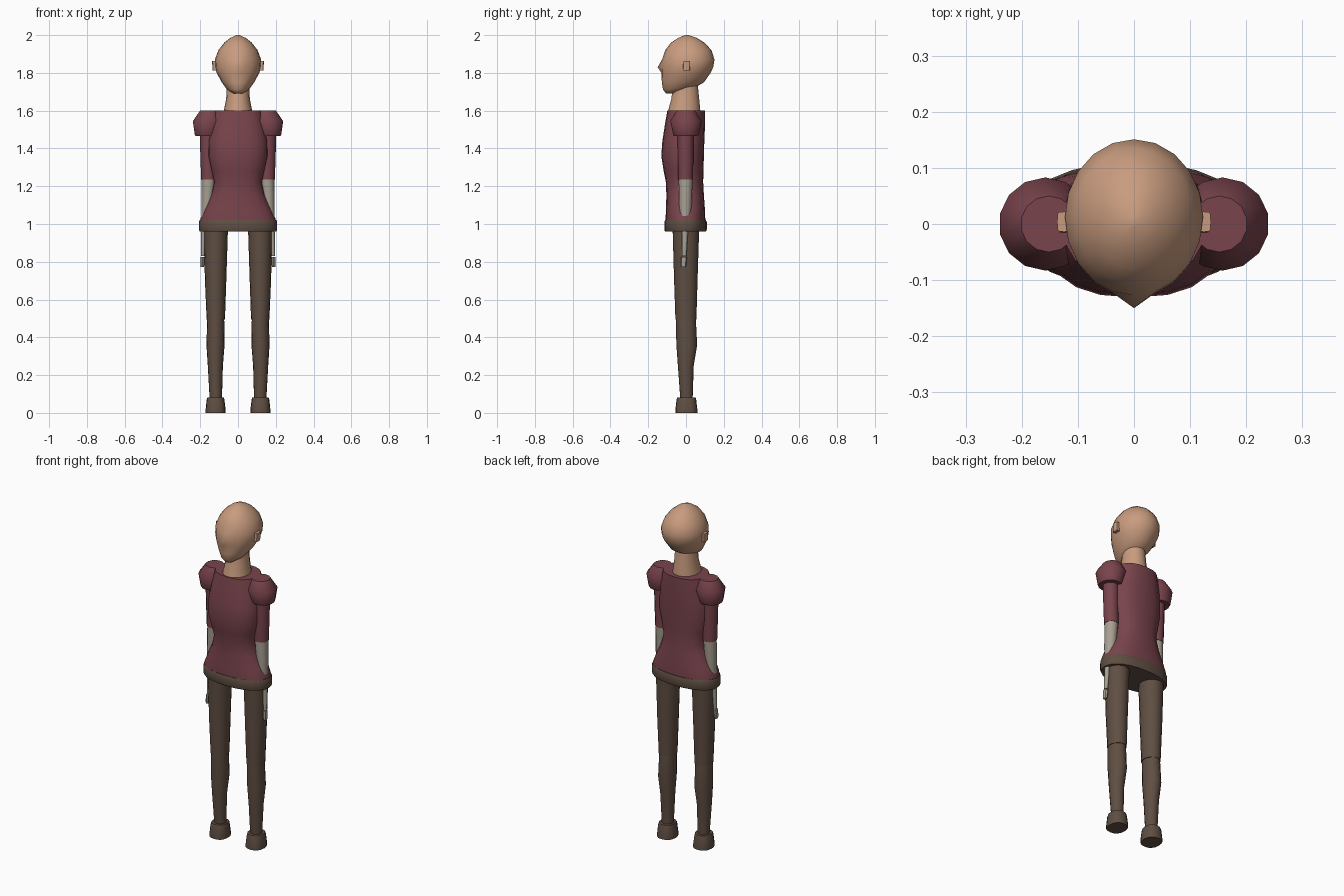
import bpy, bmesh, math


def material(name, rgb):
    m = bpy.data.materials.new(name)
    m.diffuse_color = (*rgb, 1)
    return m


SKIN = material("skin", (0.58, 0.33, 0.21))
MAROON = material("maroon cloth", (0.19, 0.057, 0.072))
BROWN = material("brown leather", (0.115, 0.077, 0.055))
LINEN = material("grey linen", (0.39, 0.35, 0.285))


def loft(name, rings, mat, sides=16, power=2.0, mirror=False, angle=40, tweak=None):
    """Skin closed rings given as (z, x0, x1, y0, y1)."""
    bm = bmesh.new()
    loops = []
    for z, x0, x1, y0, y1 in rings:
        loop = []
        for i in range(sides):
            a = 2 * math.pi * i / sides - math.pi / 2
            c, s = math.cos(a), math.sin(a)
            ex = math.copysign(abs(c) ** (2 / power), c)
            ey = math.copysign(abs(s) ** (2 / power), s)
            loop.append(bm.verts.new(((x0 + x1) / 2 + ex * (x1 - x0) / 2,
                                      (y0 + y1) / 2 + ey * (y1 - y0) / 2, z)))
        loops.append(loop)
    for lo, hi in zip(loops, loops[1:]):
        for i in range(sides):
            j = (i + 1) % sides
            bm.faces.new((lo[i], lo[j], hi[j], hi[i]))
    bm.faces.new(loops[0][::-1])
    bm.faces.new(loops[-1])
    if tweak:
        tweak(loops)
    bmesh.ops.recalc_face_normals(bm, faces=bm.faces)
    me = bpy.data.meshes.new(name)
    bm.to_mesh(me)
    bm.free()
    me.materials.append(mat)
    ob = bpy.data.objects.new(name, me)
    bpy.context.collection.objects.link(ob)
    bpy.ops.object.select_all(action='DESELECT')
    ob.select_set(True)
    bpy.context.view_layer.objects.active = ob
    bpy.ops.object.shade_smooth_by_angle(angle=math.radians(angle))
    if mirror:
        ob.modifiers.new("mirror", 'MIRROR').use_axis[0] = True
    return ob


def wide(rows):
    """Rows (z, half width, y0, y1) centred on x = 0."""
    return [(z, -w, w, y0, y1) for z, w, y0, y1 in rows]


def round_rows(rows):
    """Rows (z, x centre, x radius, y centre, y radius)."""
    return [(z, x - rx, x + rx, y - ry, y + ry) for z, x, rx, y, ry in rows]


# Head, with the front vertex pulled out as a nose
def nose(loops):
    loops[4][0].co.y = -0.15


loft("head", wide([
    (1.69, 0.022, -0.105, -0.05), (1.712, 0.058, -0.122, 0.03),
    (1.75, 0.086, -0.128, 0.095), (1.80, 0.113, -0.130, 0.130),
    (1.83, 0.121, -0.130, 0.144), (1.87, 0.123, -0.127, 0.151),
    (1.92, 0.104, -0.110, 0.135), (1.96, 0.073, -0.080, 0.098),
    (1.985, 0.041, -0.042, 0.058), (2.0, 0.008, -0.005, 0.015)]),
    SKIN, sides=20, angle=75, tweak=nose)
loft("ear", [(1.812, 0.112, 0.135, -0.016, 0.020), (1.862, 0.112, 0.137, -0.014, 0.022)],
     SKIN, sides=12, power=5, mirror=True)
loft("neck", wide([
    (1.58, 0.077, -0.097, 0.077), (1.61, 0.073, -0.092, 0.075),
    (1.66, 0.063, -0.078, 0.070), (1.74, 0.058, -0.068, 0.062)]), SKIN)

# Tunic and belt
loft("tunic", wide([
    (0.99, 0.203, -0.108, 0.102), (1.03, 0.198, -0.108, 0.102),
    (1.08, 0.177, -0.106, 0.100), (1.15, 0.145, -0.104, 0.095),
    (1.22, 0.128, -0.106, 0.091), (1.28, 0.142, -0.118, 0.092),
    (1.36, 0.160, -0.131, 0.095), (1.44, 0.158, -0.125, 0.097),
    (1.53, 0.142, -0.111, 0.101), (1.60, 0.126, -0.099, 0.100)]),
    MAROON, sides=20, power=2.4)
loft("belt", wide([
    (0.96, 0.203, -0.111, 0.106), (0.97, 0.207, -0.115, 0.110),
    (1.01, 0.207, -0.115, 0.110), (1.02, 0.203, -0.111, 0.106)]),
    BROWN, sides=24, power=2.2, angle=50)

# Arms
loft("puff_sleeve", round_rows([
    (1.467, 0.165, 0.062, 0, 0.064), (1.475, 0.165, 0.066, 0, 0.068),
    (1.545, 0.158, 0.083, 0, 0.083), (1.60, 0.152, 0.050, 0, 0.050)]),
    MAROON, sides=14, mirror=True, angle=50)
loft("upper_sleeve", round_rows([
    (1.235, 0.155, 0.040, -0.002, 0.039), (1.35, 0.158, 0.041, -0.002, 0.041),
    (1.50, 0.160, 0.043, -0.002, 0.043)]), MAROON, sides=12, mirror=True)
loft("forearm", round_rows([
    (0.83, 0.186, 0.009, -0.010, 0.012), (0.95, 0.182, 0.013, -0.006, 0.016),
    (1.00, 0.172, 0.020, -0.006, 0.024), (1.09, 0.163, 0.031, -0.003, 0.033),
    (1.24, 0.155, 0.037, -0.002, 0.037)]), LINEN, sides=12, mirror=True)
loft("hand", round_rows([
    (0.772, 0.189, 0.008, -0.014, 0.012), (0.785, 0.188, 0.011, -0.013, 0.015),
    (0.825, 0.187, 0.011, -0.011, 0.016)]), LINEN, sides=8, mirror=True)

# Legs
loft("thigh", [
    (0.495, 0.069, 0.166, -0.056, 0.055), (0.70, 0.062, 0.175, -0.063, 0.061),
    (0.98, 0.053, 0.182, -0.071, 0.070)], BROWN, mirror=True)
loft("shin", [
    (0.07, 0.085, 0.150, -0.030, 0.035), (0.25, 0.080, 0.160, -0.043, 0.041),
    (0.36, 0.071, 0.167, -0.051, 0.059), (0.50, 0.073, 0.163, -0.054, 0.052)],
    BROWN, mirror=True)
loft("shoe", [
    (0.0, 0.066, 0.171, -0.056, 0.060), (0.02, 0.066, 0.171, -0.056, 0.060),
    (0.07, 0.072, 0.166, -0.050, 0.054), (0.082, 0.075, 0.162, -0.047, 0.051)],
    BROWN, power=2.4, mirror=True)
